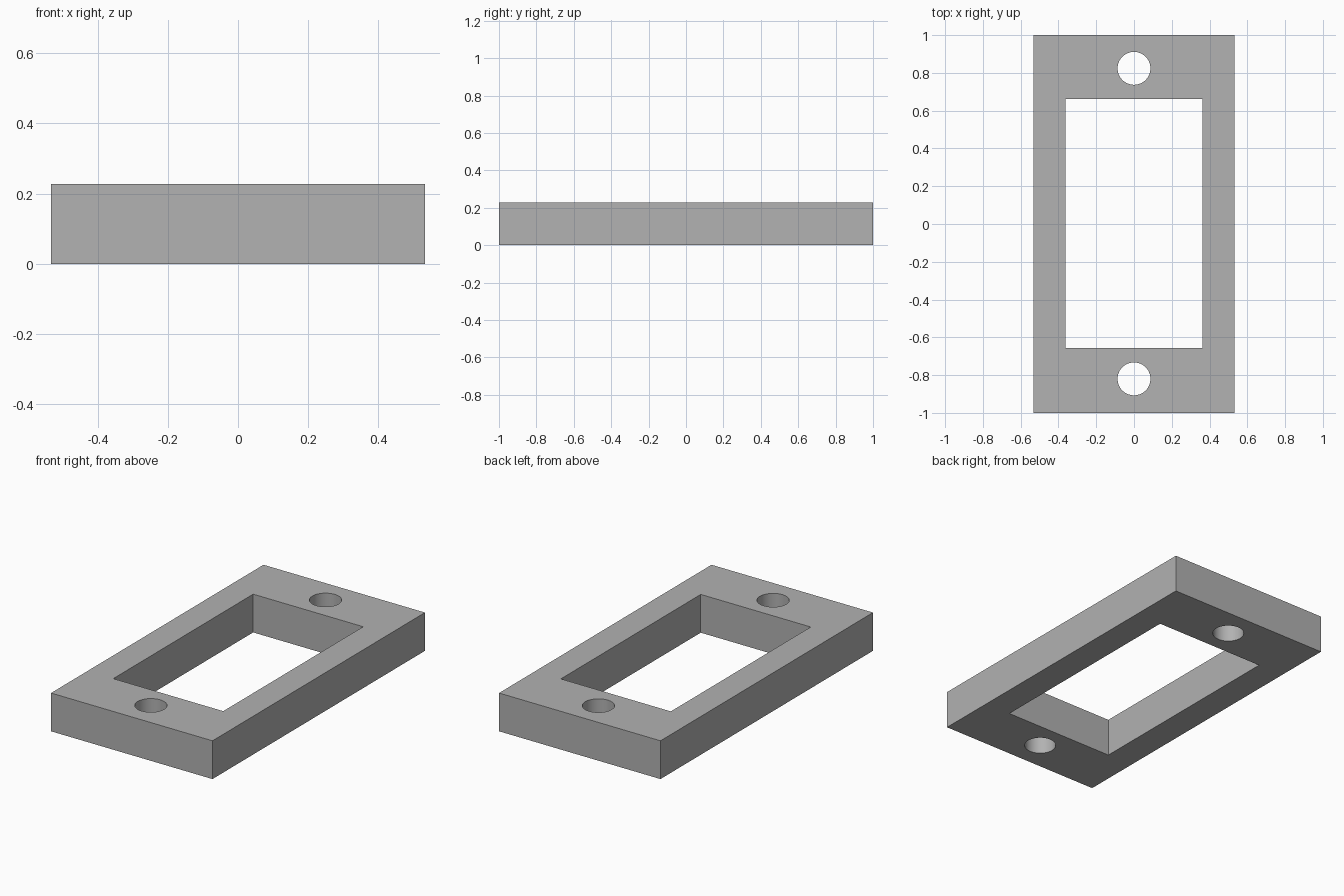
import bpy
import math

cube = bpy.data.objects.get("Cube")
if cube:
    bpy.data.objects.remove(cube, do_unlink=True)

WIDTH, LENGTH, HEIGHT = 1.064, 2.0, 0.228
WINDOW_WIDTH, WINDOW_LENGTH = 0.725, 1.317
HOLE_RADIUS, HOLE_SPACING = 0.087, 0.822
SHIFT_Y = 0.002  # the openings sit slightly off centre

grey = bpy.data.materials.new("plain grey")
grey.use_nodes = True
colour = (0.445, 0.445, 0.445, 1)
grey.diffuse_color = colour
grey.node_tree.nodes["Principled BSDF"].inputs["Base Color"].default_value = colour


def block(name, size, y=0):
    bpy.ops.mesh.primitive_cube_add(size=1, location=(0, y, HEIGHT / 2))
    obj = bpy.context.object
    obj.name = name
    obj.scale = size
    bpy.ops.object.transform_apply(location=True, rotation=False, scale=True)
    obj.data.materials.append(grey)
    return obj


def pin(name, y):
    bpy.ops.mesh.primitive_cylinder_add(
        vertices=64, radius=HOLE_RADIUS, depth=HEIGHT * 2, location=(0, y, HEIGHT / 2))
    obj = bpy.context.object
    obj.name = name
    obj.data.materials.append(grey)
    return obj


# Rectangular spacer plate
frame = block("spacer_frame", (WIDTH, LENGTH, HEIGHT))

# Central window and the two screw holes
cutters = [block("window_cutter", (WINDOW_WIDTH, WINDOW_LENGTH, HEIGHT * 2), SHIFT_Y)]
for side, name in ((-1, "front_hole_cutter"), (1, "back_hole_cutter")):
    cutters.append(pin(name, side * HOLE_SPACING + SHIFT_Y))

bpy.ops.object.select_all(action="DESELECT")
frame.select_set(True)
bpy.context.view_layer.objects.active = frame
for cutter in cutters:
    cutter.hide_render = True
    cut = frame.modifiers.new(cutter.name, "BOOLEAN")
    cut.operation = "DIFFERENCE"
    cut.solver = "EXACT"
    cut.object = cutter
    bpy.ops.object.modifier_apply(modifier=cut.name)
    bpy.data.objects.remove(cutter, do_unlink=True)

# Smooth hole walls, crisp edges elsewhere
bpy.ops.object.shade_smooth_by_angle(angle=math.radians(30))
